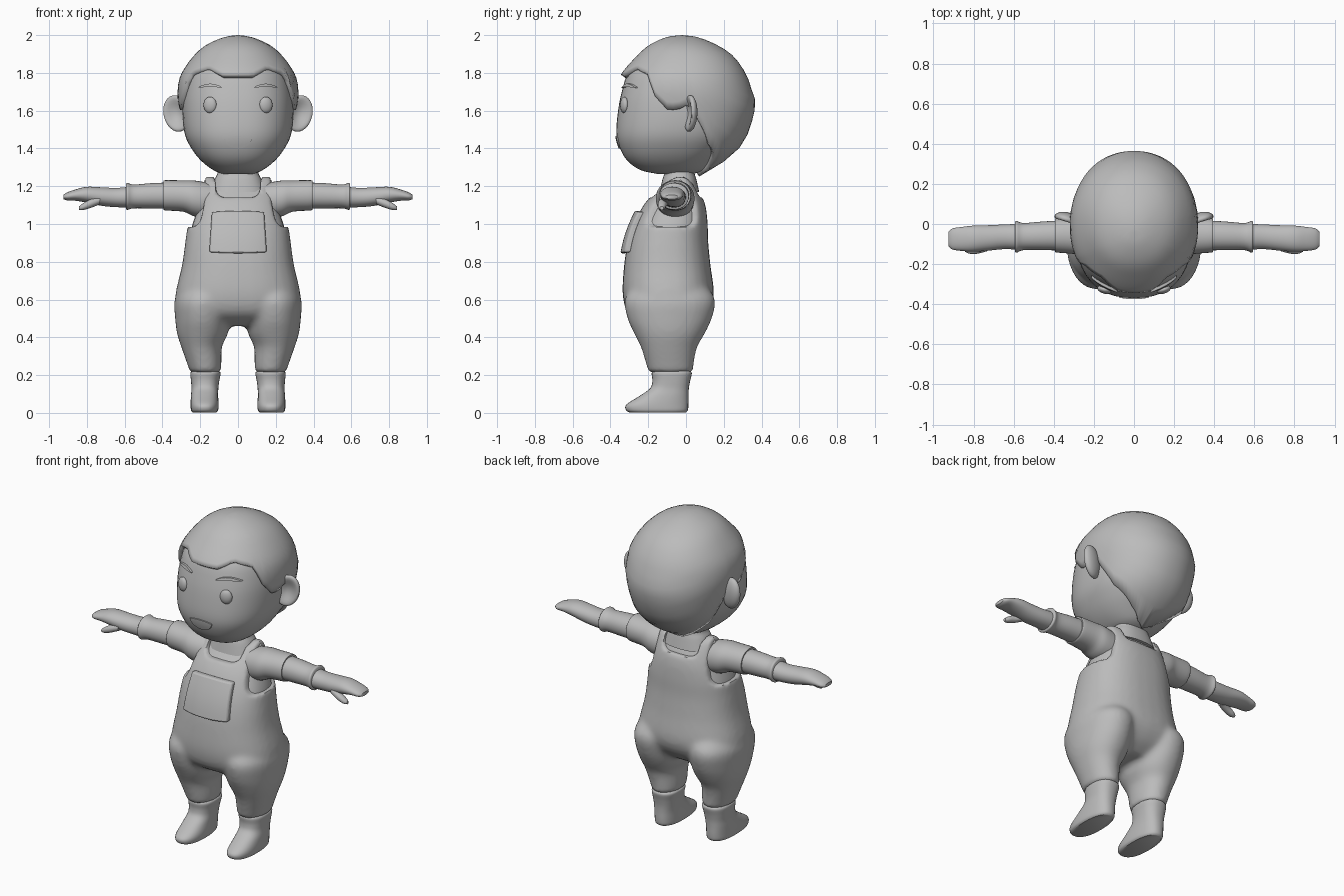
import bpy, bmesh, math
from mathutils import Matrix

cube = bpy.data.objects.get("Cube")
if cube:
    bpy.data.objects.remove(cube)

grey = bpy.data.materials.new("clay_grey")
grey.use_nodes = True
grey.diffuse_color = (0.5, 0.5, 0.5, 1)
grey.node_tree.nodes["Principled BSDF"].inputs["Base Color"].default_value = (0.5, 0.5, 0.5, 1)
parts = []


def add_object(name, bm):
    bmesh.ops.recalc_face_normals(bm, faces=bm.faces)
    mesh = bpy.data.meshes.new(name)
    bm.to_mesh(mesh)
    bm.free()
    obj = bpy.data.objects.new(name, mesh)
    bpy.context.collection.objects.link(obj)
    parts.append(obj)
    return obj


def bake(obj):
    graph = bpy.context.evaluated_depsgraph_get()
    mesh = bpy.data.meshes.new_from_object(obj.evaluated_get(graph))
    obj.modifiers.clear()
    obj.data = mesh


def refine(rows, steps=4):
    """Catmull-Rom curve through the section rows."""
    pad = [rows[0], *rows, rows[-1]]
    out = []
    for a, b, c, d in zip(pad, pad[1:], pad[2:], pad[3:]):
        for k in range(steps):
            t = k / steps
            out.append([q + t / 2 * (r - p + t * (2 * p - 5 * q + 4 * r - s + t * (3 * (q - r) + s - p)))
                        for p, q, r, s in zip(a, b, c, d)])
    return out + [list(rows[-1])]


def power(v, n):
    return math.copysign(abs(v) ** (2 / n), v)


def loft(bm, rows, axis="Z", side=1, seg=32, n=2.4):
    """Sections: position, centre, radius, front y, back y."""
    rings = []
    for t, c, r, lo, hi in refine(rows):
        ring = []
        for i in range(seg):
            a = math.tau * i / seg
            w = c + r * power(math.cos(a), n)
            y = (lo + hi) / 2 + (hi - lo) / 2 * power(math.sin(a), n)
            ring.append(bm.verts.new((side * w, y, t) if axis == "Z" else (side * t, y, w)))
        rings.append(ring)
    for p, q in zip(rings, rings[1:]):
        for i in range(seg):
            j = (i + 1) % seg
            bm.faces.new((p[i], p[j], q[j], q[i]))
    bm.faces.new(rings[0])
    bm.faces.new(rings[-1])


def loft_part(name, rows, **options):
    bm = bmesh.new()
    loft(bm, rows, **options)
    return add_object(name, bm)


def section(rows, z):
    rows = sorted(refine(rows))
    for a, b in zip(rows, rows[1:]):
        if z <= b[0]:
            t = max(0, (z - a[0]) / max(b[0] - a[0], 1e-6))
            return [p + t * (q - p) for p, q in zip(a, b)]
    return rows[-1]


def front_y(rows, x, z, n=2.4):
    _, c, r, lo, hi = section(rows, z)
    return (lo + hi) / 2 - (hi - lo) / 2 * max(0, 1 - abs((x - c) / r) ** n) ** (1 / n)


def patch(name, shape, rows, lift, thick, nu=14, nv=6):
    """Thin plate following the front of a lofted surface."""
    bm = bmesh.new()
    grid = []
    for i in range(nu + 1):
        pts = [shape(2 * i / nu - 1, 2 * j / nv - 1) for j in range(nv + 1)]
        grid.append([bm.verts.new((x, front_y(rows, x, z) - lift, z)) for x, z in pts])
    for p, q in zip(grid, grid[1:]):
        for j in range(nv):
            bm.faces.new((p[j], q[j], q[j + 1], p[j + 1]))
    result = bmesh.ops.extrude_face_region(bm, geom=bm.faces[:])
    verts = [g for g in result["geom"] if isinstance(g, bmesh.types.BMVert)]
    bmesh.ops.translate(bm, verts=verts, vec=(0, thick, 0))
    return add_object(name, bm)


# Head
skull = [(1.265, 0, .08, -.15, .04), (1.285, 0, .13, -.24, .09), (1.33, 0, .19, -.305, .14),
         (1.39, 0, .24, -.345, .2), (1.47, 0, .28, -.368, .26), (1.58, 0, .294, -.362, .3),
         (1.7, 0, .288, -.34, .3), (1.82, 0, .25, -.295, .26), (1.91, 0, .15, -.18, .14)]
loft_part("head", skull, seg=48)

# Hair cap with a hairline that varies around the head
crown = [(1.24, 0, .1, -.15, .05), (1.33, 0, .21, -.27, .2), (1.44, 0, .28, -.34, .31),
         (1.62, 0, .312, -.365, .367), (1.7, 0, .32, -.365, .35), (1.79, 0, .303, -.345, .32),
         (1.89, 0, .235, -.26, .25), (1.95, 0, .165, -.19, .16), (1.99, 0, .07, -.1, .06), (2, 0, 0, -.02, -.02)]
hairline = [(0, 1.79), (15, 1.79), (33, 1.83), (48, 1.81), (58, 1.79), (63, 1.69), (76, 1.6), (86, 1.61),
            (93, 1.64), (100, 1.55), (115, 1.42), (140, 1.32), (160, 1.27), (181, 1.25)]


def hairline_z(deg):
    for (a, p), (b, q) in zip(hairline, hairline[1:]):
        if deg <= b:
            return p + (q - p) * (deg - a) / (b - a)


bm = bmesh.new()
cols, levels = 72, 16
pole = bm.verts.new((0, -.02, 2))
columns = []
for i in range(cols):
    deg = 360 * i / cols
    end = hairline_z(min(deg, 360 - deg))
    a = math.radians(deg)
    column = []
    for k in range(1, levels + 1):
        z = 2 - (2 - end) * (k / levels) ** 1.7
        _, _, r, lo, hi = section(crown, z)
        column.append(bm.verts.new((r * power(math.sin(a), 2.1),
                                    (lo + hi) / 2 - (hi - lo) / 2 * power(math.cos(a), 2.1), z)))
    columns.append(column)
for i in range(cols):
    p, q = columns[i], columns[(i + 1) % cols]
    bm.faces.new((pole, p[0], q[0]))
    for k in range(levels - 1):
        bm.faces.new((p[k], p[k + 1], q[k + 1], q[k]))
hair = add_object("hair", bm)
shell = hair.modifiers.new("thickness", "SOLIDIFY")
shell.thickness, shell.offset = .035, -1

# Face details and ears
patch("mouth", lambda u, v: (.074 * u, 1.455 + (.01 * (1 - u * u) * v if v > 0 else
      .055 * v * math.sqrt(max(.02, 1 - u * u)))), skull, .007, .009)
for side, label in ((1, "left"), (-1, "right")):
    patch(label + "_eyebrow", lambda u, v: (side * (.147 + .065 * u),
          1.722 + .012 * (1 - u * u) + .008 * v * (1.1 - u * u)), skull, .014, .02)

    bm = bmesh.new()
    bmesh.ops.create_uvsphere(bm, u_segments=24, v_segments=16, radius=1)
    bm.transform(Matrix.Diagonal((.036, .02, .043, 1)))
    eye = add_object(label + "_eye", bm)
    eye.location = (side * .148, front_y(skull, .148, 1.63), 1.63)
    eye.rotation_euler.z = side * .3

    bm = bmesh.new()
    bmesh.ops.create_uvsphere(bm, u_segments=24, v_segments=16, radius=1)
    for v in bm.verts:
        if v.co.y < 0:
            v.co.y *= 1 - 1.3 * (1 - v.co.x ** 2 - v.co.z ** 2)
    bm.transform(Matrix.Diagonal((.072, .036, .098, 1)))
    ear = add_object(label + "_ear", bm)
    ear.location = (side * .325, .02, 1.585)
    ear.rotation_euler = (0, side * .25, side * .3)

# Overalls: torso and legs fused, then cut at neck and armholes
torso = [(1.25, 0, .195, -.05, -.01), (1.235, 0, .2, -.095, .03), (1.18, 0, .21, -.155, .07),
         (1.1, 0, .232, -.225, .103), (1, 0, .265, -.275, .115), (.9, 0, .28, -.308, .118),
         (.78, 0, .297, -.328, .13), (.62, 0, .332, -.335, .147), (.52, 0, .315, -.3, .1), (.46, 0, .2, -.2, .02)]
leg = [(.68, .17, .12, -.27, .1), (.6, .185, .15, -.325, .155), (.5, .187, .146, -.31, .137),
       (.42, .188, .135, -.275, .1), (.35, .193, .108, -.24, .06), (.27, .18, .093, -.215, .043),
       (.215, .172, .082, -.2, .037)]
bm = bmesh.new()
loft(bm, torso)
for side in (1, -1):
    loft(bm, leg, side=side, n=2.1)
overalls = add_object("overalls", bm)


def prism(profile):
    bm = bmesh.new()
    face = bm.faces.new([bm.verts.new((x, -1, z)) for x, z in profile])
    result = bmesh.ops.extrude_face_region(bm, geom=[face])
    bmesh.ops.translate(bm, vec=(0, 2, 0), verts=[g for g in result["geom"] if isinstance(g, bmesh.types.BMVert)])
    cutter = add_object("cutter", bm)
    parts.remove(cutter)
    cutter.hide_render = True
    return cutter


def fuse(smoothing):
    remesh = overalls.modifiers.new("fuse", "REMESH")
    remesh.mode, remesh.voxel_size = "VOXEL", .012
    smooth = overalls.modifiers.new("soften", "SMOOTH")
    smooth.factor, smooth.iterations = .5, smoothing


armhole = [(.175, 1.4), (.175, 1.2), (.18, 1.1), (.197, 1.02), (.225, .985), (.5, .98), (.5, 1.4)]
neckline = [(-.13, 1.4), (-.118, 1.19), (-.108, 1.155), (-.08, 1.14), (.08, 1.14), (.108, 1.155), (.118, 1.19), (.13, 1.4)]
cutters = [prism(neckline), prism(armhole), prism([(-x, z) for x, z in armhole])]
fuse(10)
for cutter in cutters:
    cut = overalls.modifiers.new("opening", "BOOLEAN")
    cut.operation, cut.object, cut.solver = "DIFFERENCE", cutter, "EXACT"
fuse(3)
bake(overalls)
for cutter in cutters:
    bpy.data.objects.remove(cutter)

pocket = patch("bib_pocket", lambda u, v: (u * (.145 - .007 * v), .957 + .112 * v - .006 * u * u * v),
               torso, .028, .035)
bevel = pocket.modifiers.new("soft_edge", "BEVEL")
bevel.width, bevel.segments = .008, 2

# Shirt body and neck
loft_part("shirt", [(z - .016, c, r - .02, lo + .016, hi - .016) for z, c, r, lo, hi in torso[:6]])
loft_part("neck", [(1.17, 0, .15, -.14, .07), (1.235, 0, .125, -.125, .055), (1.27, 0, .108, -.115, .045),
                   (1.32, 0, .105, -.12, .04)])

# Sleeves, hands and boots, mirrored
sleeve = [(.14, 1.12, .095, -.15, .04), (.23, 1.135, .095, -.16, .045), (.29, 1.148, .083, -.15, .035),
          (.385, 1.152, .08, -.142, .028), (.393, 1.152, .074, -.137, .022)]
cuff_sleeve = [(.36, 1.15, .07, -.132, .018), (.46, 1.149, .067, -.13, .012), (.55, 1.146, .063, -.13, .005),
               (.585, 1.146, .071, -.143, .015), (.594, 1.146, .065, -.137, .01)]
hand = [(.56, 1.143, .056, -.13, 0), (.64, 1.14, .051, -.125, -.002), (.72, 1.145, .049, -.132, -.006),
        (.8, 1.155, .042, -.138, -.008), (.86, 1.153, .03, -.134, -.015), (.905, 1.146, .021, -.127, -.022),
        (.925, 1.143, .011, -.11, -.04)]
thumb = [(.73, 1.125, .02, -.135, -.08), (.78, 1.108, .023, -.148, -.1), (.82, 1.092, .018, -.148, -.108),
         (.842, 1.084, .009, -.138, -.118)]
boot = [(.003, .177, .064, -.3, 0), (.015, .177, .072, -.318, .01), (.045, .177, .074, -.315, .013),
        (.09, .177, .072, -.245, .013), (.13, .175, .071, -.19, .015), (.17, .174, .075, -.178, .022),
        (.21, .172, .08, -.182, .031), (.222, .172, .07, -.17, .02)]
for side, label in ((1, "left"), (-1, "right")):
    for part, rows in (("sleeve", sleeve), ("cuff_sleeve", cuff_sleeve), ("hand", hand), ("thumb", thumb)):
        loft_part(f"{label}_{part}", rows, axis="X", side=side, n=2.1)
    loft_part(label + "_boot", boot, side=side)

# Finish: one material and smooth shading
bpy.ops.object.select_all(action="DESELECT")
for obj in parts:
    obj.data.materials.clear()
    obj.data.materials.append(grey)
    obj.select_set(True)
bpy.context.view_layer.objects.active = overalls
bpy.ops.object.shade_smooth_by_angle(angle=math.radians(45))
